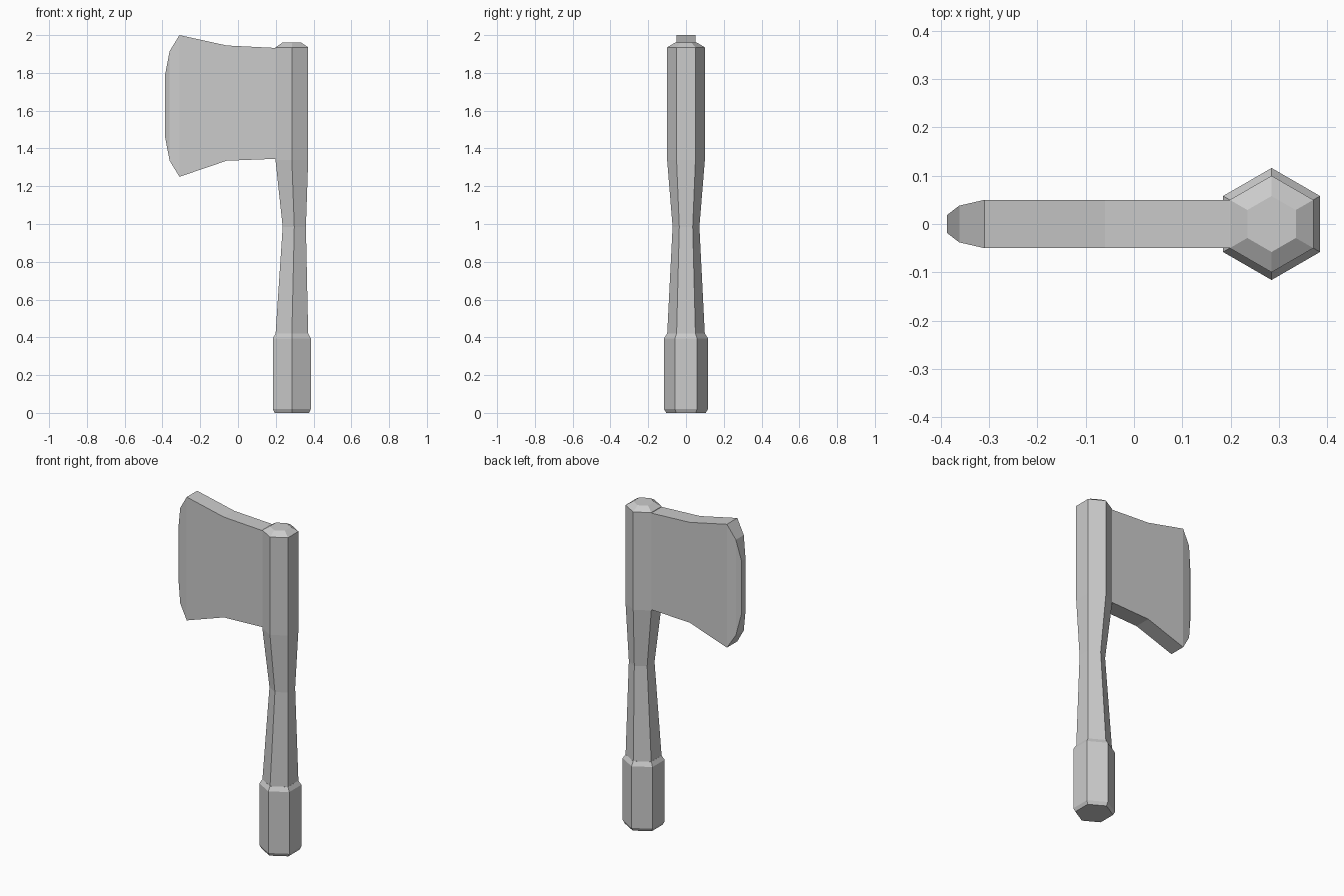
import bpy
import bmesh
from math import sin, cos, pi

default = bpy.data.objects.get("Cube")
if default:
    bpy.data.objects.remove(default, do_unlink=True)

grey = bpy.data.materials.new("plain_grey")
grey.use_nodes = True
grey.diffuse_color = (0.6, 0.6, 0.6, 1)
grey.node_tree.nodes["Principled BSDF"].inputs["Base Color"].default_value = (0.6, 0.6, 0.6, 1)


def loft(name, rings):
    """Flat-faced solid through a list of matching vertex rings, capped at both ends."""
    bm = bmesh.new()
    loops = [[bm.verts.new(p) for p in ring] for ring in rings]
    for a, b in zip(loops, loops[1:]):
        n = len(a)
        for i in range(n):
            j = (i + 1) % n
            bm.faces.new((a[i], a[j], b[j], b[i]))
    bm.faces.new(loops[0])
    bm.faces.new(loops[-1])
    bmesh.ops.recalc_face_normals(bm, faces=bm.faces)
    mesh = bpy.data.meshes.new(name)
    bm.to_mesh(mesh)
    bm.free()
    mesh.materials.append(grey)
    obj = bpy.data.objects.new(name, mesh)
    bpy.context.collection.objects.link(obj)
    return obj


def hexagon(x, z, radius):
    """Hexagon with corners on the y axis and flats facing x."""
    return [(x + radius * sin(i * pi / 3), radius * cos(i * pi / 3), z) for i in range(6)]


def section(x, half_width, low, high):
    """Upright rectangle across the blade."""
    return [(x, -half_width, low), (x, half_width, low),
            (x, half_width, high), (x, -half_width, high)]


# Grip: chamfered hexagonal sleeve at the bottom
AXIS = 0.285
loft("grip", [hexagon(AXIS, z, r) for z, r in
              [(0, 0.105), (0.02, 0.116), (0.395, 0.116), (0.42, 0.1)]])

# Shaft: pinched waist, straight head and bevelled crown
loft("shaft", [hexagon(x, z, r) for x, z, r in
               [(AXIS, 0.41, 0.1), (0.298, 0.985, 0.071), (AXIS, 1.34, 0.1),
                (AXIS, 1.935, 0.1), (AXIS, 1.96, 0.058)]])

# Blade: flares outward, then narrows to the blunt cutting edge
loft("blade", [section(*s) for s in
               [(0.22, 0.05, 1.345, 1.932), (0.198, 0.05, 1.345, 1.932),
                (-0.06, 0.05, 1.335, 1.945), (-0.31, 0.05, 1.25, 2.0),
                (-0.362, 0.038, 1.335, 1.915), (-0.387, 0.019, 1.465, 1.785)]])
